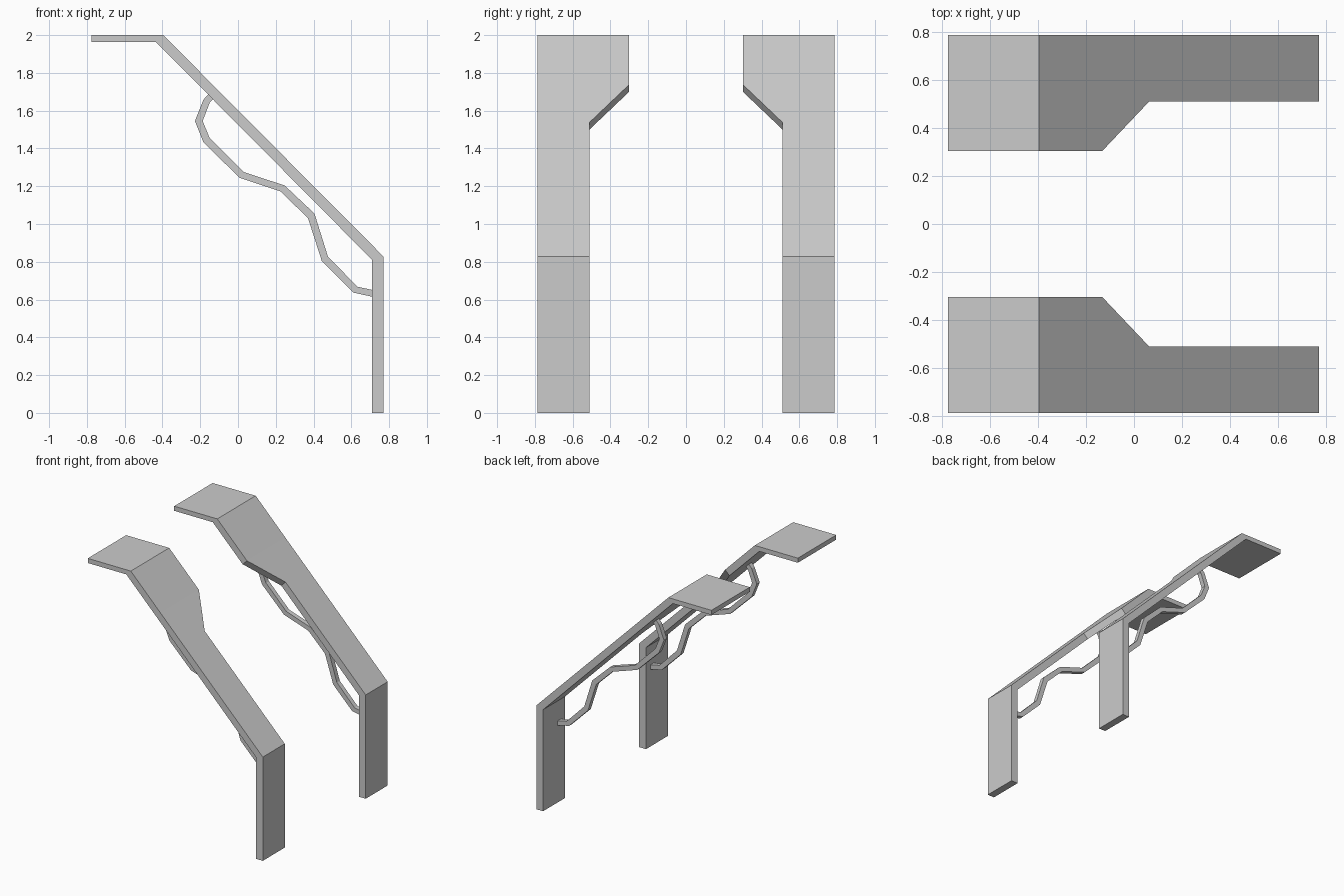
import bpy, bmesh

if "Cube" in bpy.data.objects:
    bpy.data.objects.remove(bpy.data.objects["Cube"])


def sweep(name, stations):
    """Rectangular bar through stations (outer xz, inner xz, y near, y far), mirrored across y."""
    bm = bmesh.new()
    rings = []
    for (xo, zo), (xi, zi), y0, y1 in stations:
        rings.append([bm.verts.new(p) for p in
                      ((xo, y0, zo), (xo, y1, zo), (xi, y1, zi), (xi, y0, zi))])
    for a, b in zip(rings, rings[1:]):
        for i in range(4):
            j = (i + 1) % 4
            bm.faces.new((a[i], a[j], b[j], b[i]))
    bm.faces.new(rings[0])
    bm.faces.new(rings[-1][::-1])
    bmesh.ops.recalc_face_normals(bm, faces=bm.faces)
    mesh = bpy.data.meshes.new(name)
    bm.to_mesh(mesh)
    bm.free()
    obj = bpy.data.objects.new(name, mesh)
    bpy.context.collection.objects.link(obj)
    mirror = obj.modifiers.new("Mirror", 'MIRROR')
    mirror.use_axis = (False, True, False)
    return obj


# Bent side panels: top flange, tapering slope, upright leg
WIDE, NARROW, OUT = 0.303, 0.51, 0.787
sweep("side_panel", [
    ((-0.775, 2.0), (-0.775, 1.963), WIDE, OUT),
    ((-0.395, 2.0), (-0.435, 1.963), WIDE, OUT),
    ((-0.133, 1.736), (-0.171, 1.698), WIDE, OUT),
    ((0.063, 1.539), (0.025, 1.501), NARROW, OUT),
    ((0.77, 0.828), (0.71, 0.81), NARROW, OUT),
    ((0.77, 0.0), (0.71, 0.0), NARROW, OUT),
])

# Wavy square rails hung beneath the slope
upper = [(-0.127, 1.665), (-0.150, 1.642), (-0.187, 1.545), (-0.150, 1.455),
         (0.030, 1.275), (0.247, 1.204), (0.405, 1.055), (0.476, 0.828),
         (0.632, 0.668), (0.715, 0.650)]
lower = [(-0.155, 1.690), (-0.183, 1.658), (-0.228, 1.545), (-0.183, 1.432),
         (0.008, 1.245), (0.226, 1.172), (0.371, 1.030), (0.444, 0.803),
         (0.610, 0.637), (0.715, 0.614)]
sweep("wavy_rail", [(u, l, 0.566, 0.603) for u, l in zip(upper, lower)])
